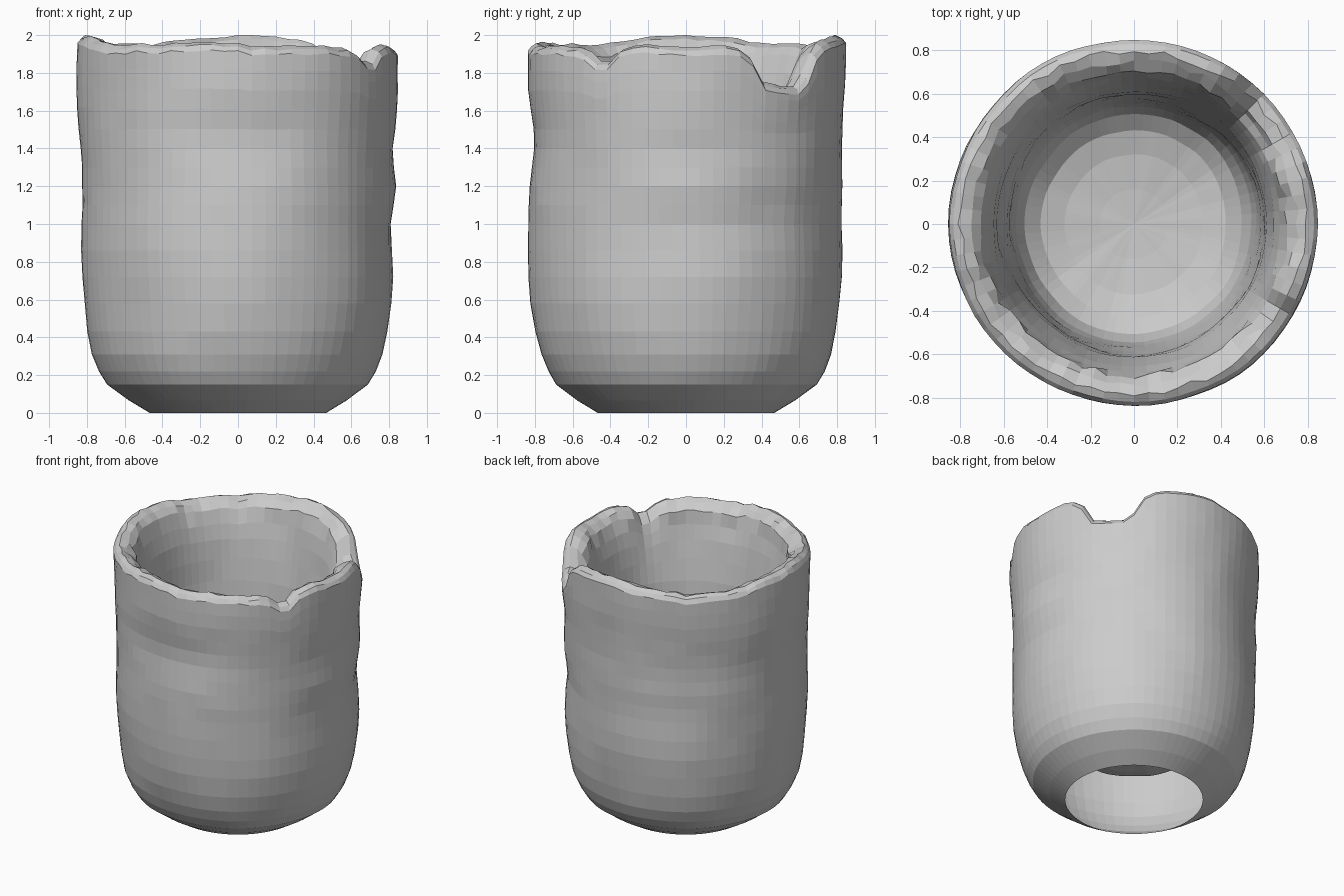
import bpy, bmesh, math, random
from mathutils import Vector, noise

if "Cube" in bpy.data.objects:
    bpy.data.objects.remove(bpy.data.objects["Cube"])

random.seed(4)
N = 72

# Outer wall, open at the base: radius, height
OUTER = [(0.467, 0), (0.575, 0.065), (0.69, 0.15), (0.732, 0.22), (0.768, 0.31),
         (0.795, 0.43), (0.813, 0.58), (0.822, 0.72), (0.824, 0.86), (0.822, 1.0),
         (0.823, 1.1), (0.825, 1.2), (0.825, 1.3), (0.827, 1.4), (0.83, 1.5),
         (0.835, 1.6), (0.84, 1.7), (0.843, 1.8)]
# Rounded broken rim: radius, drop below the crest
RIM = [(0.843, 0.04), (0.825, 0.012), (0.79, 0.0), (0.745, 0.015), (0.705, 0.055)]
# Inner bowl down to its raised floor
INNER = [(0.68, 1.78), (0.655, 1.68), (0.635, 1.55), (0.616, 1.4), (0.602, 1.25),
         (0.592, 1.1), (0.582, 0.95), (0.572, 0.8), (0.562, 0.68), (0.545, 0.58),
         (0.505, 0.49), (0.43, 0.43), (0.32, 0.40), (0.16, 0.385)]
# Crest height around the rim: angle in degrees, height
CREST = [(0, 1.94), (15, 1.95), (23, 1.93), (26, 1.86), (30, 1.75), (40, 1.725),
         (47, 1.735), (50, 1.79), (55, 1.91), (62, 1.98), (75, 1.985), (90, 2.0),
         (105, 1.98), (125, 1.95), (150, 1.96), (165, 1.985), (180, 2.0),
         (195, 1.985), (215, 1.95), (240, 1.955), (258, 1.965), (275, 1.945),
         (300, 1.945), (318, 1.93), (323, 1.87), (330, 1.87), (335, 1.93),
         (345, 1.95), (360, 1.94)]
# Soft swellings and dents: angle, height, angle width, height width, amount
DENTS = [(0, 1.2, 22, 0.12, 0.014), (5, 0.95, 30, 0.13, -0.02), (5, 1.42, 25, 0.1, -0.012),
         (180, 1.65, 35, 0.3, 0.02), (270, 0.75, 30, 0.25, 0.012),
         (270, 1.45, 30, 0.15, -0.02), (30, 1.05, 14, 0.12, -0.015),
         (270, 1.9, 30, 0.12, -0.01)]


def lerp_table(table, x):
    for (a, va), (b, vb) in zip(table, table[1:]):
        if a <= x <= b:
            return va + (vb - va) * (x - a) / (b - a)
    return table[-1][1]


def wobble(deg, z, layer):
    # broad waviness plus finer hand-worked unevenness
    a = math.radians(deg)
    p = Vector((math.cos(a) * 1.6, math.sin(a) * 1.6, z * 2.6 + layer * 9))
    return noise.noise(p) * 0.013 + noise.noise(p * 2.7) * 0.004


def dent(deg, z):
    total = 0
    for a, h, wa, wh, amt in DENTS:
        d = (deg - a + 180) % 360 - 180
        total += amt * math.exp(-(d / wa) ** 2 - ((z - h) / wh) ** 2)
    return total


def fit_height(z, top, start=1.45):
    # squeeze the upper wall under the local crest
    if z <= start:
        return z
    return start + (z - start) * (top - start) / (1.93 - start)


bm = bmesh.new()
degs = [360 * i / N for i in range(N)]
crest = [min(2.0, lerp_table(CREST, d) + random.uniform(-0.008, 0.008)) for d in degs]
crest[N // 4] = crest[N // 2] = 2.0


def ring(points):
    return [bm.verts.new((r * math.cos(math.radians(d)), r * math.sin(math.radians(d)), z))
            for d, (r, z) in zip(degs, points)]


rings = []
for r, z in OUTER:
    k = min(1, z / 0.3)
    rings.append(ring([(r + k * (wobble(d, z, 0) + dent(d, z)), fit_height(z, c))
                       for d, c in zip(degs, crest)]))
for i, (r, drop) in enumerate(RIM):
    side = 0.014 if i >= 2 else 0
    jag = 0 if i == 2 else 0.01
    rings.append(ring([(r + wobble(d, 1.88, 0) + dent(d, 1.88) + random.uniform(-side, side),
                        c - drop - random.uniform(0, jag)) for d, c in zip(degs, crest)]))
for r, z in INNER:
    k = min(1, r / 0.5)
    rings.append(ring([(r + k * wobble(d, z, 1) * 1.3,
                        fit_height(z, c) + (wobble(d, z, 2) * k if z < 0.5 else 0))
                       for d, c in zip(degs, crest)]))

for lower, upper in zip(rings, rings[1:]):
    for i in range(N):
        j = (i + 1) % N
        bm.faces.new((lower[i], lower[j], upper[j], upper[i]))
centre = bm.verts.new((0, 0, 0.38))
for i in range(N):
    bm.faces.new((rings[-1][i], rings[-1][(i + 1) % N], centre))

# Faceted, flat-shaded surface
mesh = bpy.data.meshes.new("worn_clay_pot")
bm.to_mesh(mesh)
bm.free()
pot = bpy.data.objects.new("worn_clay_pot", mesh)
bpy.context.collection.objects.link(pot)
